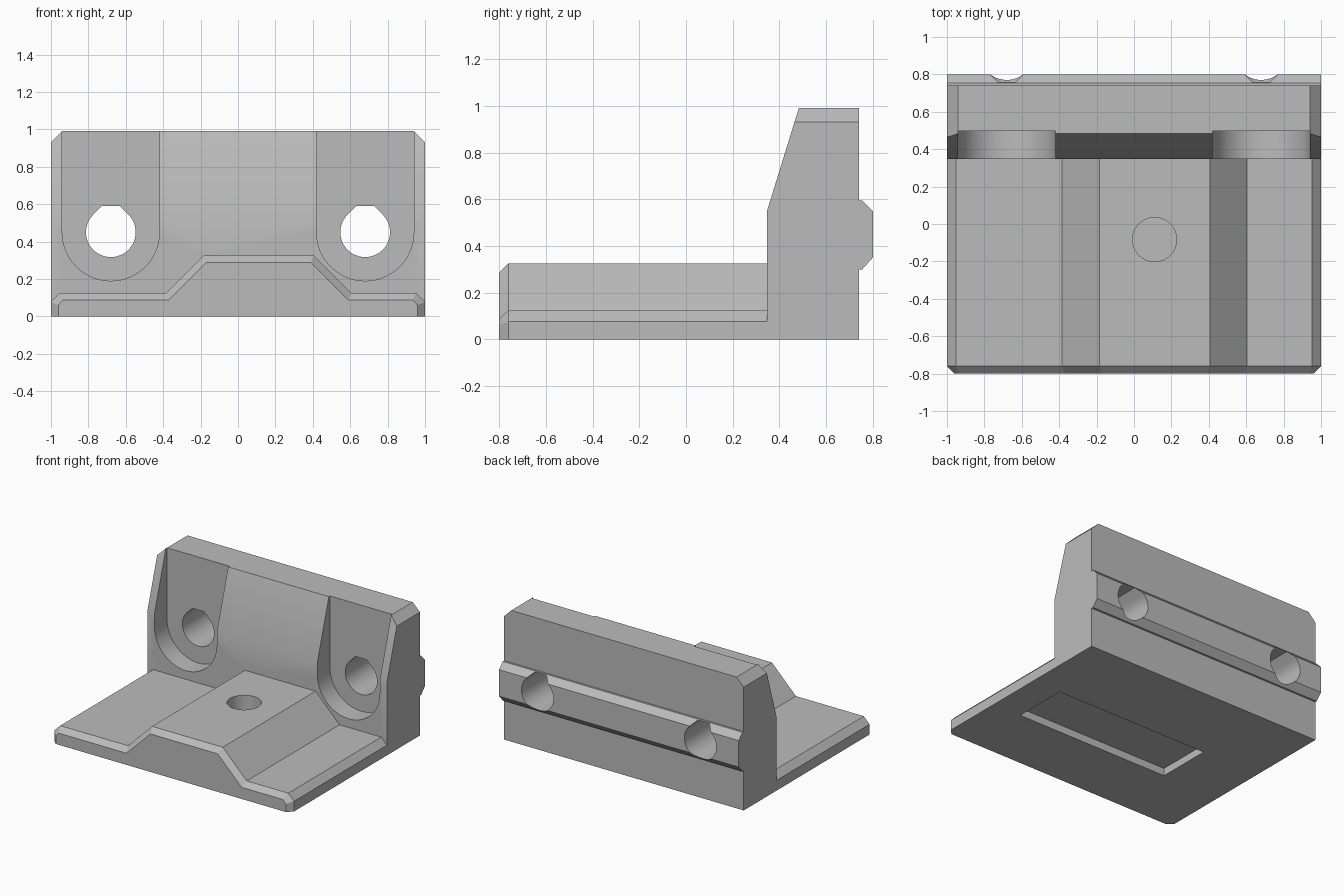
import bpy
import bmesh
import math

default = bpy.data.objects.get("Cube")
if default:
    bpy.data.objects.remove(default, do_unlink=True)

grey = bpy.data.materials.new("plain grey")
grey.use_nodes = True
colour = (0.5, 0.5, 0.5, 1)
grey.diffuse_color = colour
grey.node_tree.nodes["Principled BSDF"].inputs["Base Color"].default_value = colour


def loft(name, rings):
    """Solid through matching rings of points, capped at both ends."""
    bm = bmesh.new()
    loops = [[bm.verts.new(p) for p in ring] for ring in rings]
    n = len(loops[0])
    for a, b in zip(loops, loops[1:]):
        for i in range(n):
            j = (i + 1) % n
            bm.faces.new((a[i], a[j], b[j], b[i]))
    bm.faces.new(loops[0])
    bm.faces.new(loops[-1])
    bmesh.ops.recalc_face_normals(bm, faces=bm.faces)
    mesh = bpy.data.meshes.new(name)
    bm.to_mesh(mesh)
    bm.free()
    mesh.materials.append(grey)
    obj = bpy.data.objects.new(name, mesh)
    bpy.context.collection.objects.link(obj)
    return obj


def along_x(name, yz, x0, x1):
    return loft(name, [[(x, y, z) for y, z in yz] for x in (x0, x1)])


def along_y(name, xz, y0, y1):
    return loft(name, [[(x, y, z) for x, z in xz] for y in (y0, y1)])


def along_z(name, xy, z0, z1):
    return loft(name, [[(x, y, z) for x, y in xy] for z in (z0, z1)])


def arc(cx, cy, r, start, end, steps):
    angles = [math.radians(start + (end - start) * i / steps) for i in range(steps + 1)]
    return [(cx + r * math.cos(a), cy + r * math.sin(a)) for a in angles]


def combine(target, other, operation):
    mod = target.modifiers.new(operation.title(), 'BOOLEAN')
    mod.operation = operation
    mod.solver = 'EXACT'
    mod.object = other
    bpy.context.view_layer.objects.active = target
    bpy.ops.object.modifier_apply(modifier=mod.name)
    bpy.data.objects.remove(other, do_unlink=True)


# Back wall with sloped upper front and chamfered rail behind
bracket = along_x("mounting_bracket", [
    (0.347, 0), (0.347, 0.55), (0.483, 0.99), (0.74, 0.99),
    (0.74, 0.595), (0.755, 0.595), (0.8, 0.55),
    (0.8, 0.35), (0.755, 0.3), (0.74, 0.3), (0.74, 0)], -1, 1)

# Chamfered upper corners of the wall
for side in (-1, 1):
    corner = [(side * 0.94, 0.99), (side * 1.04, 0.89), (side * 1.04, 1.1), (side * 0.94, 1.1)]
    combine(bracket, along_y("corner_cutter", corner, 0.2, 0.9), 'DIFFERENCE')

# Base plate with raised middle and bevelled front edge
outer = [(-1, 0), (-1, 0.077), (-0.952, 0.125), (-0.385, 0.125), (-0.185, 0.325),
         (0.405, 0.325), (0.605, 0.125), (0.952, 0.125), (1, 0.077), (1, 0)]
inner = [(-0.96, 0), (-0.96, 0.06), (-0.935, 0.088), (-0.37, 0.088), (-0.17, 0.287),
         (0.39, 0.287), (0.59, 0.088), (0.935, 0.088), (0.96, 0.06), (0.96, 0)]
plate = loft("base_plate", [[(x, y, z) for x, z in section]
                            for section, y in ((inner, -0.8), (outer, -0.76), (outer, 0.45))])
combine(bracket, plate, 'UNION')

# Open-topped screw recesses and flat-topped teardrop holes
for side in (-1, 1):
    cx, cz = side * 0.68, 0.45
    recess = arc(cx, cz, 0.26, 180, 360, 32) + [(cx + 0.26, 1.2), (cx - 0.26, 1.2)]
    combine(bracket, along_y("recess_cutter", recess, 0.2, 0.497), 'DIFFERENCE')
    hole = arc(cx, cz, 0.133, 135, 405, 36) + [(cx + 0.048, 0.59), (cx - 0.048, 0.59)]
    combine(bracket, along_y("hole_cutter", hole, 0.2, 1), 'DIFFERENCE')

# Blind round hole in the raised middle, shallow pocket underneath
blind = arc(0.11, -0.083, 0.118, 0, 352.5, 47)
combine(bracket, along_z("blind_hole_cutter", blind, 0.07, 0.5), 'DIFFERENCE')
pocket = [(-0.52, -0.3), (0.765, -0.3), (0.765, 0.12), (-0.52, 0.12)]
combine(bracket, along_z("pocket_cutter", pocket, -0.1, 0.057), 'DIFFERENCE')

# Smooth round surfaces, keep machined edges sharp
bpy.ops.object.select_all(action='DESELECT')
bracket.select_set(True)
bpy.context.view_layer.objects.active = bracket
bpy.ops.object.shade_smooth_by_angle(angle=math.radians(30))
